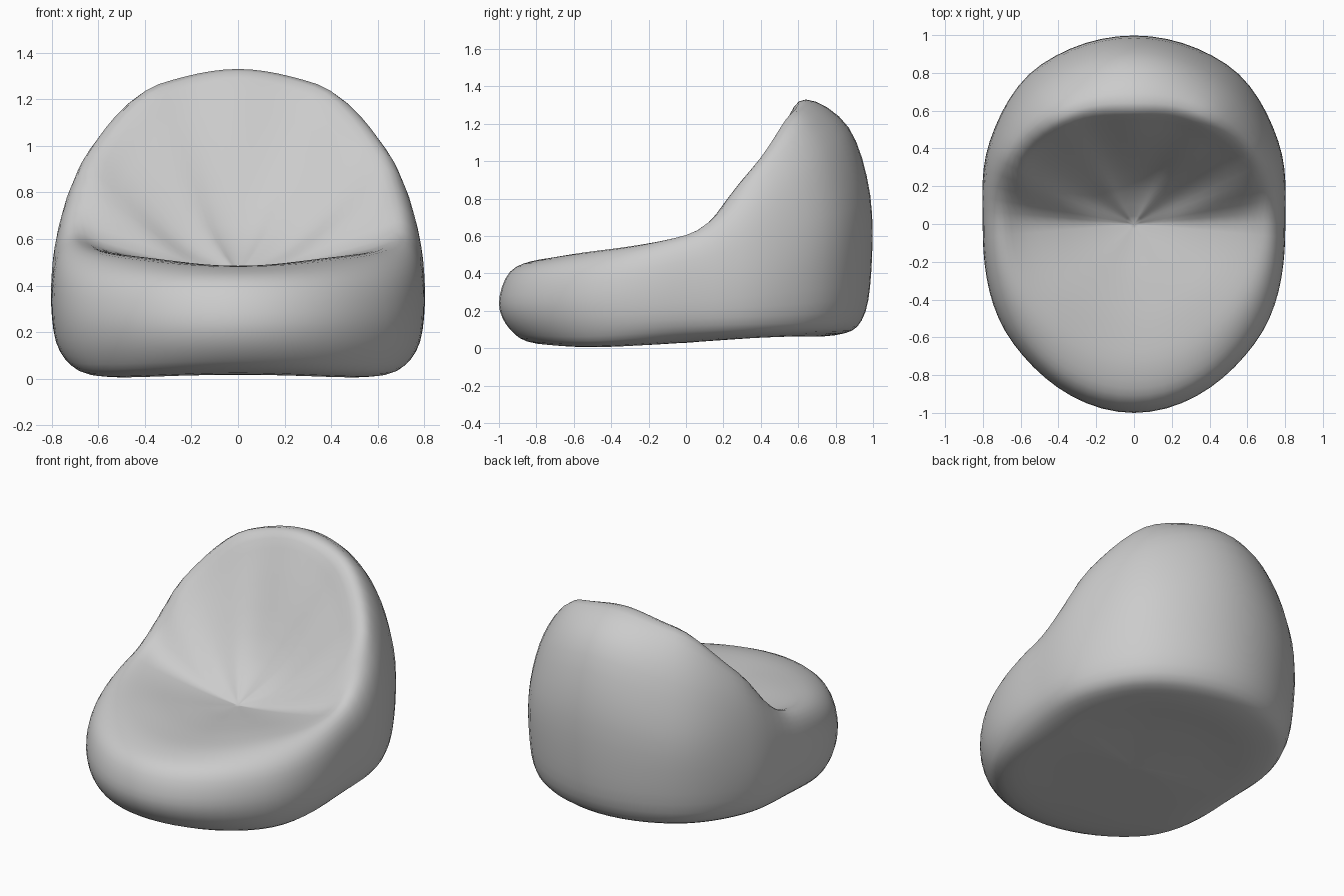
import bpy, bmesh
from math import sin, cos, radians

if "Cube" in bpy.data.objects:
    bpy.data.objects.remove(bpy.data.objects["Cube"])

# Radial half-profiles (radius, height) from underside, round the wall, over the rim, into the seat.
# Angle 0 is the front, 90 the side, 180 the back.
BOTTOM, CREASE = (0, 0.03), (0, 0.45)
PROFILES = {
    0:   [(.45, .02), (.80, .025), (.94, .10), (1.0, .24), (.94, .41), (.78, .475), (.55, .485), (.32, .475), (.14, .46)],
    45:  [(.45, .02), (.76, .01), (.86, .09), (.90, .25), (.86, .42), (.74, .51), (.55, .52), (.32, .49), (.14, .465)],
    90:  [(.40, .03), (.65, .04), (.765, .12), (.80, .30), (.785, .51), (.71, .605), (.57, .56), (.32, .50), (.14, .465)],
    120: [(.45, .05), (.71, .06), (.84, .13), (.88, .35), (.865, .64), (.81, .86), (.72, .965), (.57, .84), (.26, .57)],
    150: [(.45, .06), (.77, .07), (.92, .14), (.97, .40), (.965, .73), (.86, 1.08), (.68, 1.265), (.54, 1.09), (.25, .66)],
    180: [(.45, .06), (.80, .07), (.94, .15), (.99, .40), (.985, .82), (.87, 1.18), (.64, 1.33), (.51, 1.17), (.24, .66)],
}
KEYS = sorted(PROFILES)
SEGMENTS, STEPS = 72, 4


def monotone(xs, ys, x):
    """Smooth interpolation without overshoot, level at both ends."""
    d = [(ys[i + 1] - ys[i]) / (xs[i + 1] - xs[i]) for i in range(len(xs) - 1)]
    m = [0] + [2 * a * b / (a + b) if a * b > 0 else 0 for a, b in zip(d, d[1:])] + [0]
    i = max(k for k in range(len(xs) - 1) if xs[k] <= x)
    h = xs[i + 1] - xs[i]
    t = (x - xs[i]) / h
    return ((2*t**3 - 3*t*t + 1) * ys[i] + (t**3 - 2*t*t + t) * h * m[i]
            + (3*t*t - 2*t**3) * ys[i + 1] + (t**3 - t*t) * h * m[i + 1])


def catmull(a, b, c, d, t):
    return .5 * (2*b + (c - a)*t + (2*a - 5*b + 4*c - d)*t*t + (3*b - a - 3*c + d)*t**3)


def profile_at(angle):
    pts = [BOTTOM]
    for j in range(9):
        pts.append(tuple(monotone(KEYS, [PROFILES[k][j][c] for k in KEYS], angle) for c in (0, 1)))
    pts.append(CREASE)
    out = []
    for i in range(len(pts) - 1):
        quad = [pts[max(i - 1, 0)], pts[i], pts[i + 1], pts[min(i + 2, len(pts) - 1)]]
        for s in range(STEPS):
            out.append(tuple(catmull(*[q[c] for q in quad], s / STEPS) for c in (0, 1)))
    return out[1:]


# Bean bag body: skin the radial profiles into one closed cushion
bm = bmesh.new()
columns = []
for n in range(SEGMENTS):
    deg = 360 * n / SEGMENTS
    a = radians(deg)
    columns.append([bm.verts.new((r * sin(a), -r * cos(a), z))
                    for r, z in profile_at(min(deg, 360 - deg))])
low, high = bm.verts.new((0, 0, BOTTOM[1])), bm.verts.new((0, 0, CREASE[1]))
for n in range(SEGMENTS):
    p, q = columns[n], columns[(n + 1) % SEGMENTS]
    bm.faces.new((low, q[0], p[0]))
    bm.faces.new((high, p[-1], q[-1]))
    for i in range(len(p) - 1):
        bm.faces.new((p[i], q[i], q[i + 1], p[i + 1]))
bmesh.ops.recalc_face_normals(bm, faces=bm.faces)
for f in bm.faces:
    f.smooth = True
mesh = bpy.data.meshes.new("beanbag_chair")
bm.to_mesh(mesh)
bm.free()
chair = bpy.data.objects.new("beanbag_chair", mesh)
bpy.context.collection.objects.link(chair)
